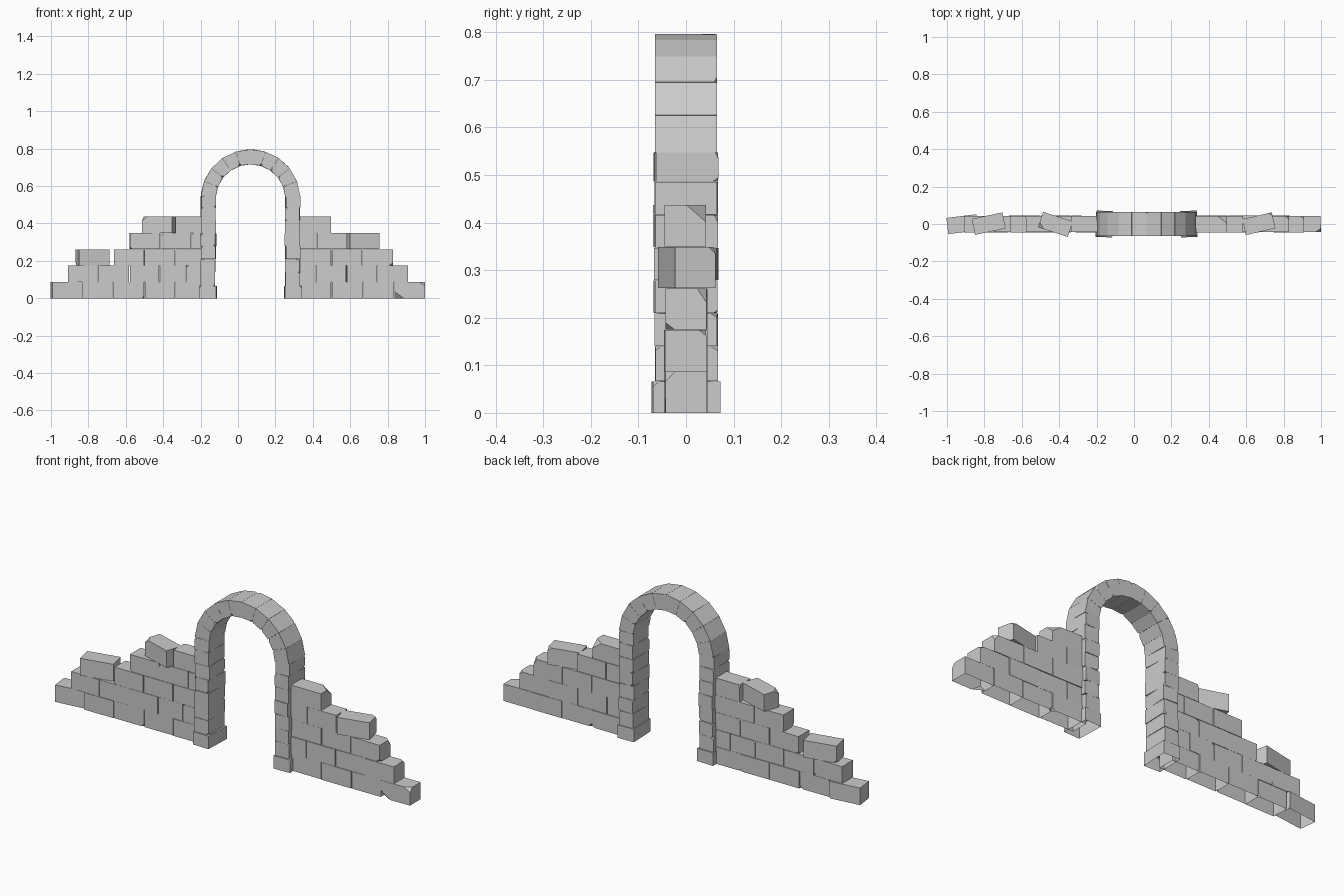
import bpy, bmesh, math, random
from mathutils import Vector, Matrix

if "Cube" in bpy.data.objects:
    bpy.data.objects.remove(bpy.data.objects["Cube"])

random.seed(4)
ROW = 0.0875      # wall course height
CX, SPRING = 0.067, 0.53   # arch centre
R_IN, R_OUT = 0.186, 0.266


def block_mesh(size, chips=()):
    """Box with some corners sliced off; chip = (corner signs, cut lengths)."""
    bm = bmesh.new()
    bmesh.ops.create_cube(bm, size=1)
    bmesh.ops.scale(bm, vec=size, verts=bm.verts)
    for signs, cut in chips:
        corner = Vector([s * d / 2 for s, d in zip(signs, size)])
        normal = Vector([s / c for s, c in zip(signs, cut)]).normalized()
        point = corner - Vector((signs[0] * cut[0], 0, 0))
        bmesh.ops.bisect_plane(bm, geom=bm.verts[:] + bm.edges[:] + bm.faces[:], dist=1e-6,
                               plane_co=point, plane_no=normal, clear_outer=True)
        bmesh.ops.holes_fill(bm, edges=[e for e in bm.edges if e.is_boundary])
    return bm


def finish(bm, name):
    bmesh.ops.recalc_face_normals(bm, faces=bm.faces)
    me = bpy.data.meshes.new(name)
    bm.to_mesh(me)
    bm.free()
    bpy.context.collection.objects.link(bpy.data.objects.new(name, me))


def block(name, center, size, turn=0, chips=(), open_bottom=False):
    bm = block_mesh(size, chips)
    bmesh.ops.recalc_face_normals(bm, faces=bm.faces)
    if open_bottom:
        low = [f for f in bm.faces if f.normal.z < -0.99]
        bmesh.ops.delete(bm, geom=low, context='FACES')
    me = bpy.data.meshes.new(name)
    bm.to_mesh(me)
    bm.free()
    ob = bpy.data.objects.new(name, me)
    ob.location = center
    ob.rotation_euler.z = math.radians(turn)
    bpy.context.collection.objects.link(ob)


def small_chip(a=0.012):
    signs = [random.choice((-1, 1)) for _ in range(3)]
    return signs, [random.uniform(0.4, 1) * a for _ in range(3)]


# Stepped wall courses: joint positions from the outer end towards the arch
left = [[-1, -.835, -.67, -.5, -.335, -.18],
        [-.91, -.75, -.58, -.42, -.28, -.18],
        [-.862, -.692, None, -.665, -.5, -.335, -.18],
        [-.58, -.415, -.25, -.18],
        [-.505, -.335, -.18]]
right = [[1, .835, .67, .5, .31],
         [.91, .745, .58, .415, .31],
         [.83, .665, .5, .31],
         [.75, .585, .42, .31],
         [.5, .31]]
turned = {("left", 0, 0): 7, ("left", 2, 0): 12, ("left", 4, 0): -18, ("right", 3, 0): 13}
end_chips = {("right", 0): [((1, -1, 1), (.03, .02, .02)), ((-1, -1, -1), (.05, .03, .035))],
             ("right", 1): [((1, 1, 1), (.02, .015, .012))],
             ("right", 2): [((1, 1, 1), (.02, .02, .03)), ((1, -1, -1), (.02, .02, .015))],
             ("right", 3): [((1, 1, 1), (.02, .015, .015))],
             ("right", 4): [((1, 1, 1), (.05, .04, .035))],
             ("left", 4): [((-1, -1, 1), (.03, .03, .02))]}
for side, courses in (("left", left), ("right", right)):
    for r, joints in enumerate(courses):
        for i, (a, b) in enumerate(zip(joints, joints[1:])):
            if a is None or b is None:
                continue
            turn = turned.get((side, r, i), random.uniform(-.6, .6))
            chips = end_chips.get((side, r), []) if i == 0 else []
            if not chips and random.random() < .6:
                chips = [small_chip(.018)]
            h = ROW - .001
            block(f"{side}_wall_course{r + 1}_brick{i + 1}",
                  ((a + b) / 2, random.uniform(-.002, .002), r * ROW + h / 2),
                  (abs(b - a) - .003, .087, h), turn, chips, r == 0)

# Pillars: wider plinth and a stack of slightly uneven stones
levels = [.066, .14, .209, .279, .347, .416, .486, SPRING + .018]
for side, s in (("left", -1), ("right", 1)):
    px = CX + s * (R_IN + R_OUT) / 2
    block(f"{side}_plinth", (px, 0, .033), (.09, .141, .066), s * 2.0,
          [((s, -1, 1), (.012, .012, .01))], True)
    for i, (z0, z1) in enumerate(zip(levels, levels[1:])):
        block(f"{side}_pillar_stone{i + 1}",
              (px + random.uniform(-.002, .002), random.uniform(-.002, .002), (z0 + z1) / 2),
              (.078, .131, z1 - z0 - .001), random.uniform(-3, 3),
              [small_chip(.016), small_chip(.016)])

# Arch: ten wedge stones bent from chipped blocks (x is angle, z is radius)
step = math.radians(17.25)
arc = step * (R_IN + R_OUT) / 2
for i in range(10):
    mid = (i - 4.5) * step
    k = random.choice((-1, 1))
    chips = [((k, -1, -1), (.012, .008, .014)), ((-k, 1, random.choice((-1, 1))), (.012, .006, .012))]
    bm = block_mesh((arc, .13, R_OUT - R_IN), chips)
    for v in bm.verts:
        ang = mid + v.co.x / arc * step * .992
        rad = (R_IN + R_OUT) / 2 + v.co.z
        v.co = Vector((CX + rad * math.sin(ang), v.co.y, SPRING + rad * math.cos(ang)))
    finish(bm, f"arch_stone{i + 1}")
